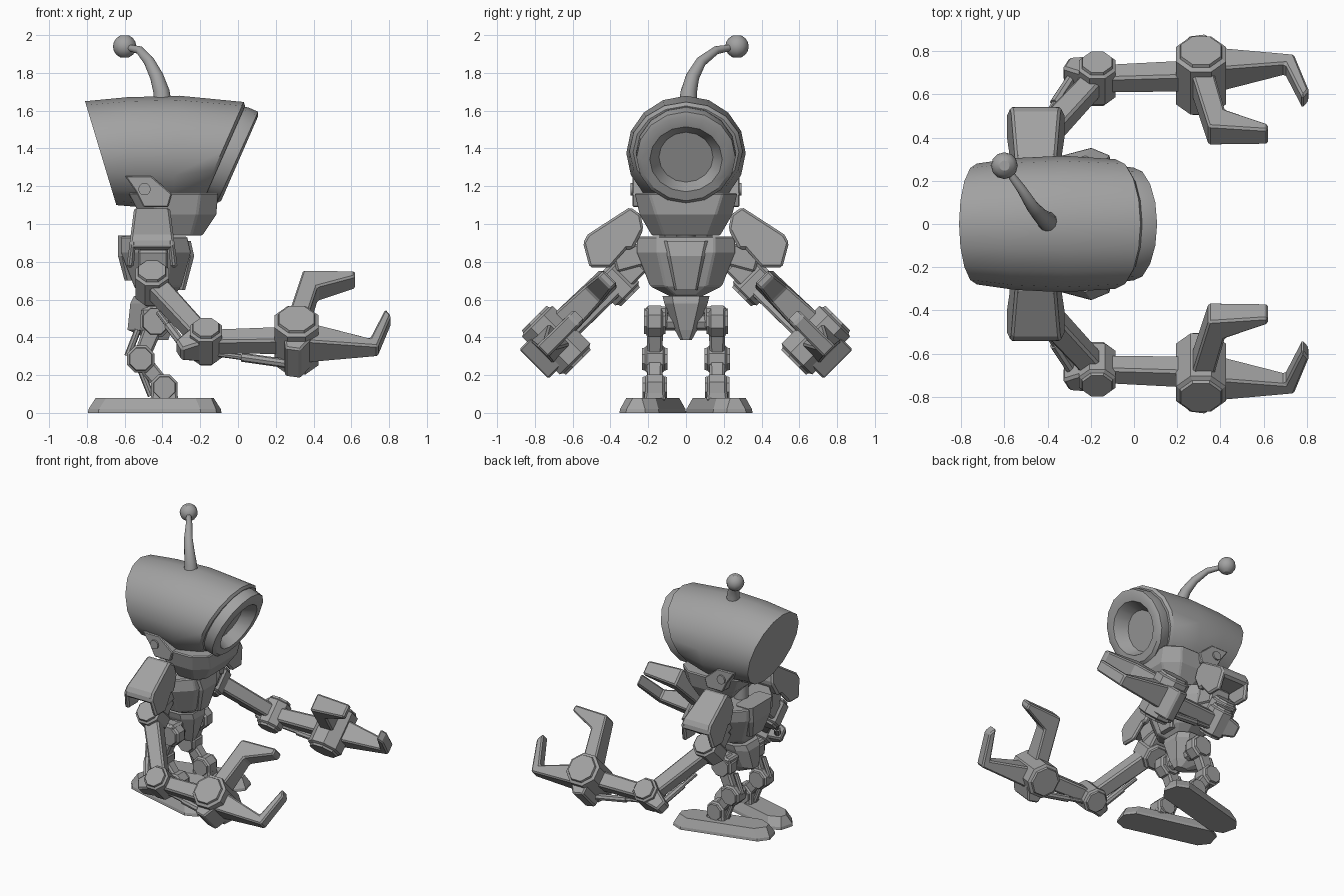
import bpy, bmesh, math
from mathutils import Vector as V

old = bpy.data.objects.get("Cube")
if old:
    bpy.data.objects.remove(old)

metal = bpy.data.materials.new("plain_grey")
GREY = (0.36, 0.36, 0.36, 1)
metal.diffuse_color = GREY
metal.use_nodes = True
metal.node_tree.nodes["Principled BSDF"].inputs["Base Color"].default_value = GREY


def loft(name, rings, mirror=False, bevel=0, smooth=False):
    """Skin a list of equal-length rings and cap both ends."""
    bm = bmesh.new()
    rows = [[bm.verts.new(p) for p in ring] for ring in rings]
    n = len(rows[0])
    for a, b in zip(rows, rows[1:]):
        for i in range(n):
            j = (i + 1) % n
            bm.faces.new((a[i], a[j], b[j], b[i]))
    bm.faces.new(rows[0])
    bm.faces.new(rows[-1])
    bmesh.ops.recalc_face_normals(bm, faces=bm.faces)
    mesh = bpy.data.meshes.new(name)
    bm.to_mesh(mesh)
    bm.free()
    ob = bpy.data.objects.new(name, mesh)
    bpy.context.collection.objects.link(ob)
    mesh.materials.append(metal)
    if bevel:
        m = ob.modifiers.new("bevel", 'BEVEL')
        m.width, m.segments = bevel, 1
    if mirror:
        m = ob.modifiers.new("mirror", 'MIRROR')
        m.use_axis = (False, True, False)
    if smooth:
        bpy.ops.object.select_all(action='DESELECT')
        ob.select_set(True)
        bpy.context.view_layer.objects.active = ob
        bpy.ops.object.shade_smooth_by_angle(angle=math.radians(32))


def circle(c, u, w, n, turn=0):
    c, u, w = V(c), V(u), V(w)
    angles = [2 * math.pi * (i + turn) / n for i in range(n)]
    return [c + u * math.cos(a) + w * math.sin(a) for a in angles]


def frame(axis):
    axis = V(axis).normalized()
    u = V((1, 0, 0)) if abs(axis.x) < 0.8 else V((0, 1, 0))
    u = (u - axis * u.dot(axis)).normalized()
    return axis, u, axis.cross(u)


def joint(name, c, axis, r, length):
    """Octagonal drum with stepped, narrower caps."""
    axis, u, w = frame(axis)
    h = length / 2
    steps = [(-h, 0.8), (-h + 0.015, 0.84), (-h + 0.025, 1),
             (h - 0.025, 1), (h - 0.015, 0.84), (h, 0.8)]
    loft(name, [circle(V(c) + axis * d, u * r * k, w * r * k, 8, 0.5) for d, k in steps], True)


def rod(name, p, q, r, mirror=True, n=8):
    axis, u, w = frame(V(q) - V(p))
    loft(name, [circle(c, u * r, w * r, n) for c in (p, q)], mirror, smooth=n > 8)


def bar(name, p, q, side, wide, thick, taper=1.0):
    """Bevelled bar from p to q; side is the direction of its thickness."""
    p, q = V(p), V(q)
    side = V(side).normalized()
    w = (q - p).normalized().cross(side)
    rings = []
    for c, k in ((p, 1), (q, taper)):
        a, b = w * wide * k / 2, side * thick * k / 2
        rings.append([c + a + b, c - a + b, c - a - b, c + a - b])
    loft(name, rings, True, 0.012)


def slab(x0, x1, y, z, cut=0.3):
    """Horizontal chamfered rectangle."""
    dx, dy = (x1 - x0) * cut, y * cut * 1.4
    half = [(x0, y - dy), (x0 + dx, y), (x1 - dx, y), (x1, y - dy)]
    return [(x, k, z) for x, k in half] + [(x, -k, z) for x, k in reversed(half)]


# Head barrel with slanted ends, raised rim and recessed eye socket
def head_ring(x, z, hx, hz, y):
    return circle((x, 0, z), (hx, 0, hz), (0, y, 0), 16)


loft("head", [head_ring(*s) for s in (
    (-.727, 1.375, -.083, .275, .28), (-.55, 1.38, -.04, .291, .305),
    (-.33, 1.375, .02, .304, .316), (-.085, 1.385, .115, .261, .30),
    (-.07, 1.38, .108, .245, .28))], smooth=True)
loft("eye_rim", [head_ring(*s) for s in (
    (-.1, 1.39, .1, .235, .255), (-.055, 1.372, .11, .245, .265),
    (-.003, 1.352, .11, .242, .262), (.008, 1.345, .097, .222, .238),
    (.006, 1.343, .074, .172, .192), (-.12, 1.358, .05, .115, .122))], smooth=True)

# Jaw cradle and hinge plates
loft("jaw", [slab(-.58, -.105, .272, 1.165, .2), slab(-.52, -.115, .245, 1.05, .25),
             slab(-.42, -.19, .18, .938, .25)], bevel=0.008)
plate = [(-.6, 1.255), (-.46, 1.255), (-.35, 1.16), (-.37, 1.09), (-.5, 1.09), (-.54, 1.17)]
loft("hinge_plate", [[(x, y, z) for x, z in plate] for y in (.2, .283)], True, 0.006)
rod("hinge_bolt", (-.495, .26, 1.185), (-.495, .295, 1.185), .033, n=12)

# Antenna
path = [V(p) for p in ((-.4, .01, 1.63), (-.405, .015, 1.7), (-.43, .035, 1.78),
                       (-.47, .08, 1.86), (-.52, .16, 1.92), (-.6, .27, 1.94))]
rings = []
for i, p in enumerate(path):
    t = (path[min(i + 1, 5)] - path[max(i - 1, 0)]).normalized()
    u = (V((0, 1, 0)) - t * t.y).normalized()
    r = .05 - .007 * i
    rings.append(circle(p, u * r, t.cross(u) * r, 12))
loft("antenna", rings, smooth=True)
levels = [math.pi * k / 8 for k in range(1, 8)]
loft("antenna_ball", [circle(path[-1] + V((0, 0, .062 * math.cos(a))), (.062 * math.sin(a), 0, 0),
                             (0, .062 * math.sin(a), 0), 12) for a in levels], smooth=True)

# Neck, chest, waist and pelvis
rod("neck", (-.46, 0, .88), (-.46, 0, 1.15), .05, False, 12)
loft("chest", [slab(-.52, -.34, .09, .62), slab(-.55, -.3, .19, .67),
               slab(-.62, -.25, .26, .85), slab(-.62, -.27, .26, .935)], bevel=0.008)
loft("chest_plate", [slab(-.4, -.28, .06, .65, .12), slab(-.4, -.232, .1, .83, .12),
                     slab(-.4, -.25, .12, .91, .12)])
loft("back_pack", [slab(-.6, -.5, .08, .7, .15), slab(-.635, -.5, .13, .83, .15),
                   slab(-.635, -.5, .14, .94, .15)])
rod("waist", (-.45, 0, .56), (-.45, 0, .68), .055, False, 12)
loft("pelvis", [slab(-.46, -.37, .03, .385), slab(-.585, -.35, .06, .44),
                slab(-.57, -.32, .115, .58), slab(-.55, -.33, .125, .62)])
rod("hip_axle", (-.435, 0, .48), (-.435, .12, .48), .045)

# Legs, built on the left and mirrored
YL = .165
hip, knee, ankle = (-.435, YL, .485), (-.515, YL, .285), (-.39, YL, .135)
Y = (0, 1, 0)
joint("hip_joint", hip, Y, .09, .115)
joint("knee_joint", knee, Y, .078, .135)
joint("ankle_joint", ankle, Y, .075, .13)
bar("thigh", hip, knee, Y, .1, .09, .85)
bar("shin", knee, ankle, Y, .09, .085, .9)
bar("hip_block", (-.45, .155, .56), (-.44, .155, .44), Y, .13, .12, .9)
bar("ankle_block", ankle, (-.39, YL, .06), Y, .13, .1, 1.15)
rod("shin_piston", (-.52, YL, .24), (-.46, YL, .09), .018)
rod("thigh_piston", (-.53, YL, .44), (-.585, YL, .3), .018)


# Feet turned outward at the toes
def sole(z, inset):
    fwd, out = V((math.cos(.26), math.sin(.26), 0)), V((-math.sin(.26), math.cos(.26), 0))
    a, b, cut = .352 - inset, .108 - inset * .8, .055
    corner = [(a, b - cut), (a - cut * 1.3, b)]
    half = corner + [(-x, y) for x, y in reversed(corner)]
    outline = half + [(-x, -y) for x, y in half]
    return [V((-.441, .176, z)) + fwd * x + out * y for x, y in outline]


loft("foot", [sole(0, 0), sole(.02, .003), sole(.08, .036)], True)

# Shoulder covers: solid top with two hanging side flanges
top_pad = [(.296, 1.09), (.52, .945), (.545, .9), (.535, .865), (.28, .865), (.225, .97), (.24, 1.05)]
side_pad = [(.296, 1.09), (.52, .945), (.545, .9), (.51, .77), (.4, .77), (.225, .97), (.24, 1.05)]


def pad_ring(outline, k):
    return [(-.455 + k * (.09 + .13 * (1.12 - z)), y, z) for y, z in outline]


loft("shoulder_pad", [pad_ring(top_pad, k) for k in (-1, 1)], True, 0.015)
for name, k in (("rear", -1), ("front", 1)):
    loft(name + "_shoulder_flange", [pad_ring(side_pad, k * s) for s in (.72, 1)], True, 0.012)
bar("shoulder_link", (-.45, .12, .87), (-.45, .38, .8), (1, 0, 0), .12, .16)


# Arms lie in a plane sloping outward and down
def arm(x, s, t=0):
    k = math.sqrt(0.5)
    return V((x, .365 + k * (s + t), .685 + k * (t - s)))


AXIS = (0, 1, 1)
shoulder, elbow, wrist = arm(-.455, 0), arm(-.17, .435), arm(.31, .44, .015)
bar("arm_mount", arm(-.455, -.16), shoulder, AXIS, .15, .13)
joint("shoulder_joint", shoulder, AXIS, .096, .2)
joint("elbow_joint", elbow, AXIS, .092, .22)
joint("hand_hub", wrist, AXIS, .125, .33)
bar("upper_arm", shoulder, elbow, AXIS, .115, .11, .9)
bar("forearm", elbow, wrist, AXIS, .1, .1, 1.15)
bar("elbow_block", elbow, arm(-.315, .5), AXIS, .16, .18, .5)
for name, p, q in (("upper_piston", arm(-.42, .19, -.03), arm(-.29, .45, -.01)),
                   ("lower_piston", arm(-.14, .47, -.05), arm(.26, .54, -.06))):
    rod(name, p, q, .015)
    rod(name + "_sleeve", p.lerp(q, .4), q, .024)

# Hand and claw fingers: offset across the plane, then x, distance down the plane, half thickness
hand_parts = {
    "hand_block": (.01, [(.2, .42, .11), (.245, .52, .11), (.25, .6, .11),
                         (.33, .615, .11), (.405, .5, .11), (.425, .42, .11)]),
    "thumb_claw": (.05, [(.26, .38, .075), (.345, .01, .065), (.62, 0, .05),
                         (.62, .045, .05), (.42, .13, .06), (.365, .38, .075)]),
    "finger_claw": (.025, [(.36, .39, .085), (.70, .47, .042), (.78, .25, .04),
                           (.81, .3, .04), (.74, .535, .042), (.36, .54, .085)]),
}
for name, (offset, outline) in hand_parts.items():
    loft(name, [[arm(x, s, offset + k * t) for x, s, t in outline] for k in (-1, 1)], True, 0.01)
